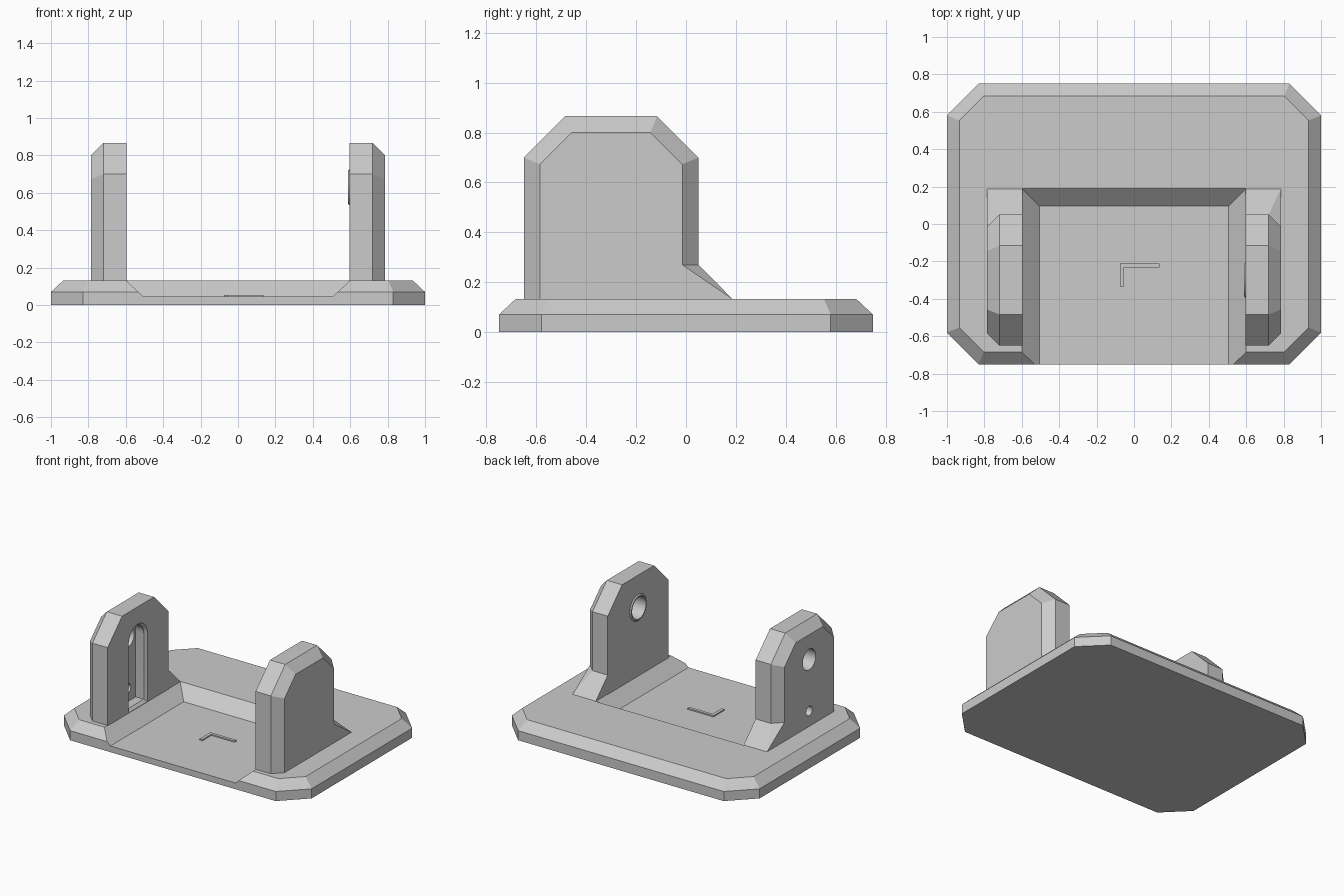
import bpy, bmesh, math
from mathutils import Vector

if "Cube" in bpy.data.objects:
    bpy.data.objects.remove(bpy.data.objects["Cube"], do_unlink=True)

grey = bpy.data.materials.new("light_grey")
grey.use_nodes = True
colour = (0.6, 0.6, 0.6, 1)
grey.diffuse_color = colour
grey.node_tree.nodes["Principled BSDF"].inputs["Base Color"].default_value = colour


def finish(name, bm):
    bmesh.ops.recalc_face_normals(bm, faces=bm.faces)
    mesh = bpy.data.meshes.new(name)
    bm.to_mesh(mesh)
    bm.free()
    mesh.materials.append(grey)
    obj = bpy.data.objects.new(name, mesh)
    bpy.context.collection.objects.link(obj)
    return obj


def loft(name, loops):
    """Solid through matching closed loops, capped at both ends."""
    bm = bmesh.new()
    rings = [[bm.verts.new(p) for p in loop] for loop in loops]
    n = len(rings[0])
    for a, b in zip(rings, rings[1:]):
        for i in range(n):
            j = (i + 1) % n
            bm.faces.new((a[i], a[j], b[j], b[i]))
    bm.faces.new(rings[0])
    bm.faces.new(rings[-1])
    return finish(name, bm)


def box(name, lo, hi):
    corners = ((0, 0), (1, 0), (1, 1), (0, 1))
    return loft(name, [[((lo[0], hi[0])[a], (lo[1], hi[1])[b], z) for a, b in corners]
                       for z in (lo[2], hi[2])])


def cut(target, cutter):
    cutter.hide_render = True
    mod = target.modifiers.new("cut", "BOOLEAN")
    mod.operation = "DIFFERENCE"
    mod.solver = "EXACT"
    mod.object = cutter
    bpy.context.view_layer.objects.active = target
    bpy.ops.object.modifier_apply(modifier=mod.name)
    bpy.data.objects.remove(cutter, do_unlink=True)


def smooth(obj):
    bpy.ops.object.select_all(action="DESELECT")
    obj.select_set(True)
    bpy.context.view_layer.objects.active = obj
    bpy.ops.object.shade_smooth_by_angle(angle=math.radians(25))


# Base plate with clipped corners and a chamfered rim
def octagon(hx, hy, c, z):
    quarter = [(hx, hy - c), (hx - c, hy)]
    half = quarter + [(-x, y) for x, y in reversed(quarter)]
    return [(x, y, z) for x, y in half + [(-x, -y) for x, y in half]]


base = loft("base_plate", [octagon(1, 0.75, 0.17, 0), octagon(1, 0.75, 0.17, 0.07),
                           octagon(0.934, 0.684, 0.13, 0.132)])


# Sloped recess, open at the front
def recess_loop(hx, back, z):
    return [(-hx, -1, z), (hx, -1, z), (hx, back, z), (-hx, back, z)]


cut(base, loft("recess_cutter", [recess_loop(0.505, 0.095, 0.045),
                                 recess_loop(0.695, 0.285, 0.219)]))

# Raised corner mark on the recess floor
loft("floor_mark", [[(x, y, z) for x, y in (
    (-0.075, -0.21), (0.135, -0.21), (0.135, -0.232), (-0.053, -0.232),
    (-0.053, -0.335), (-0.075, -0.335))] for z in (0.04, 0.054)])


# Uprights, chamfered on the outer side
def upright_loop(x, inset, clip):
    front, back, top = -0.65 + inset, 0.05 - inset, 0.866 - inset
    return [(x, front, 0.06), (x, front, top - clip), (x, front + clip, top),
            (x, back - clip, top), (x, back, top - clip), (x, back, 0.06)]


def upright(name, s):
    return loft(name, [upright_loop(s * 0.597, 0, 0.166), upright_loop(s * 0.72, 0, 0.166),
                       upright_loop(s * 0.785, 0.065, 0.128)])


# Wedge behind each upright
def gusset(name, s):
    bm = bmesh.new()
    for x, y, z in ((0.597, 0.05, 0.27), (0.72, 0.05, 0.27), (0.785, -0.015, 0.27),
                    (0.597, 0.187, 0.132), (0.785, 0.187, 0.132), (0.597, -0.015, 0.27),
                    (0.597, -0.015, 0.132), (0.785, -0.015, 0.132)):
        bm.verts.new((s * x, y, z))
    bmesh.ops.convex_hull(bm, input=bm.verts)
    bmesh.ops.dissolve_limit(bm, angle_limit=0.01, verts=bm.verts, edges=bm.edges)
    return finish(name, bm)


def circle(x, z, r, n=32):
    return [(x, PIN_Y + r * math.cos(2 * math.pi * i / n),
             z + r * math.sin(2 * math.pi * i / n)) for i in range(n)]


# Arch outline for the slot: round top, straight sides
def arch(x, r, bottom):
    top = [(x, PIN_Y + r * math.cos(math.pi * i / 16),
            PIN_Z + r * math.sin(math.pi * i / 16)) for i in range(17)]
    return top + [(x, PIN_Y - r, bottom), (x, PIN_Y + r, bottom)]


PIN_Y, PIN_Z = -0.3, 0.63

left = upright("left_upright", 1)
right = upright("right_upright", -1)
gusset("left_gusset", 1)
gusset("right_gusset", -1)

# Left upright: blind socket with a thin raised rim
cut(left, loft("socket_cutter", [circle(0.55, PIN_Z, 0.08), circle(0.69, PIN_Z, 0.08)]))
rim = loft("socket_rim", [circle(0.60, PIN_Z, 0.1), circle(0.589, PIN_Z, 0.088)])
cut(rim, loft("rim_cutter", [circle(0.55, PIN_Z, 0.08), circle(0.65, PIN_Z, 0.08)]))

# Right upright: slot inside with a bevelled lip, two round holes outside
cut(right, loft("slot_cutter", [arch(-0.58, 0.125, 0.115), arch(-0.615, 0.092, 0.15),
                                arch(-0.68, 0.092, 0.15)]))
for z, r in ((PIN_Z - 0.01, 0.075), (0.245, 0.035)):
    cut(right, loft("hole_cutter", [circle(-0.65, z, r), circle(-0.85, z, r)]))

for part in (left, right, rim):
    smooth(part)
